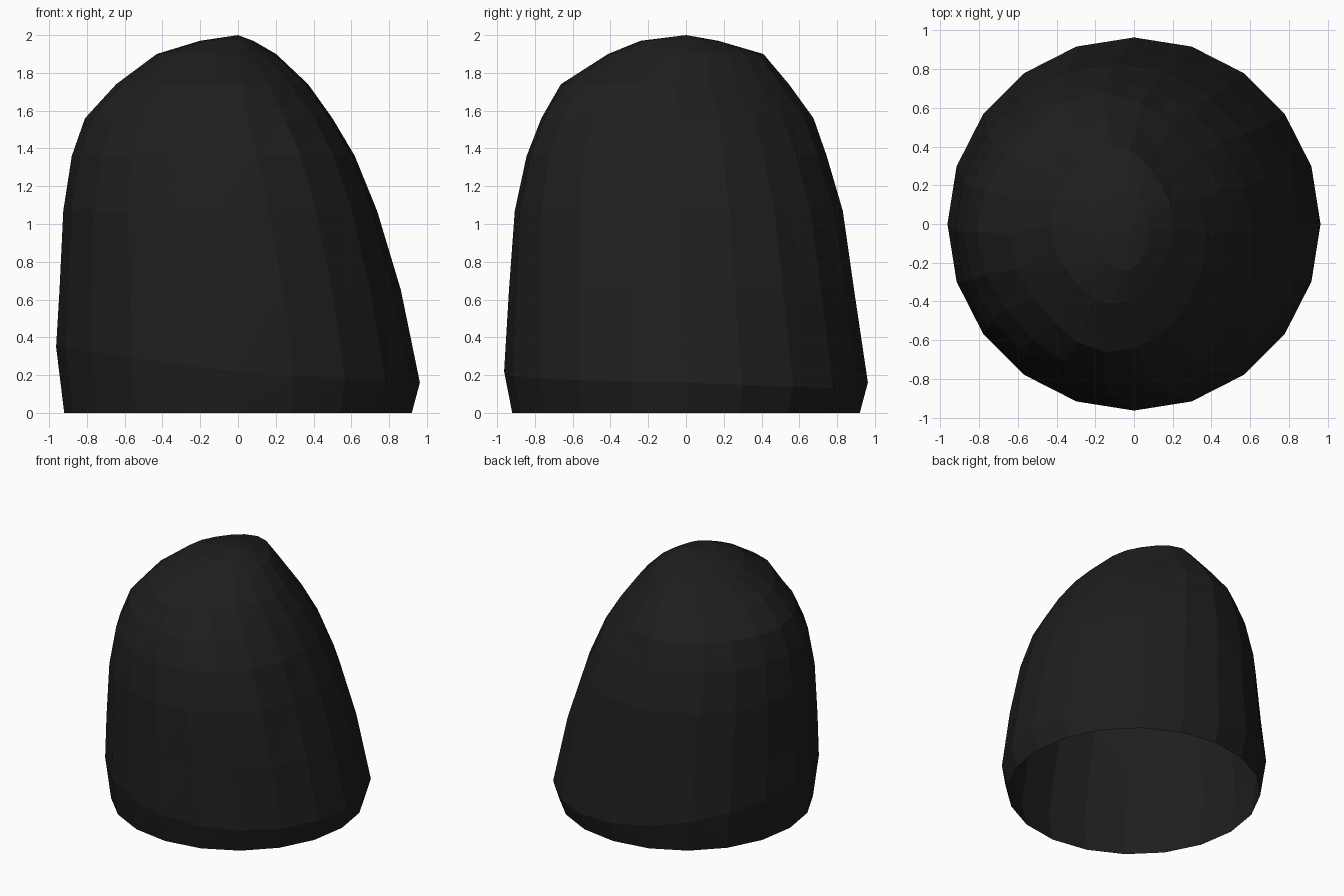
import bpy, bmesh, math

if "Cube" in bpy.data.objects:
    bpy.data.objects.remove(bpy.data.objects["Cube"])

SIDES = 20
# Leaning dome: height, reach to left, right, front, back, diagonal chamfer, front-right bulge
RINGS = [
    (0.65, 0.945, 0.86, 0.935, 0.89, 0.0, 0.02),
    (1.07, 0.925, 0.73, 0.90, 0.83, 0.01, 0.06),
    (1.36, 0.88, 0.61, 0.835, 0.745, 0.02, 0.09),
    (1.56, 0.81, 0.49, 0.755, 0.675, 0.05, 0.12),
    (1.74, 0.645, 0.365, 0.655, 0.545, 0.08, 0.10),
    (1.90, 0.43, 0.20, 0.41, 0.41, 0.06, 0.05),
    (1.97, 0.20, 0.08, 0.24, 0.17, 0.0, 0.0),
]

bm = bmesh.new()
angles = [math.tau * i / SIDES for i in range(SIDES)]


def oval(z, left, right, front, back, chamfer=0.0, bulge=0.0):
    cx, cy = (right - left) / 2, (back - front) / 2
    a, b = (right + left) / 2, (back + front) / 2
    ring = []
    for t in angles:
        k = 1 - chamfer * math.sin(2 * t) ** 2 + bulge * max(0, math.cos(t + math.pi / 4)) ** 6
        ring.append(bm.verts.new((cx + k * a * math.cos(t), cy + k * b * math.sin(t), z)))
    return ring


# Open foot, then the widest ring, which rises toward the left
loops = [oval(0, 0.92, 0.92, 0.92, 0.92)]
loops.append(oval(0, 0.963, 0.963, 0.963, 0.963))
for v, t in zip(loops[1], angles):
    c, s = math.cos(t), math.sin(t)
    v.co.z = 0.19 - 0.095 * c - 0.03 * s + 0.065 * c * c
loops += [oval(*r) for r in RINGS]
apex = bm.verts.new((0, 0, 2))

# Skin, with no floor: the shell is hollow underneath
for lo, hi in zip(loops, loops[1:]):
    for i in range(SIDES):
        j = (i + 1) % SIDES
        bm.faces.new((lo[i], lo[j], hi[j], hi[i]))
for i in range(SIDES):
    bm.faces.new((loops[-1][i], loops[-1][(i + 1) % SIDES], apex))
bmesh.ops.triangulate(bm, faces=[f for f in bm.faces if len(f.verts) == 4])

mesh = bpy.data.meshes.new("boulder_shell")
bm.to_mesh(mesh)
bm.free()
mat = bpy.data.materials.new("charcoal")
mat.diffuse_color = (0.013, 0.013, 0.013, 1)
mat.use_nodes = True
mat.node_tree.nodes["Principled BSDF"].inputs["Base Color"].default_value = mat.diffuse_color
mesh.materials.append(mat)
bpy.context.collection.objects.link(bpy.data.objects.new("boulder_shell", mesh))
